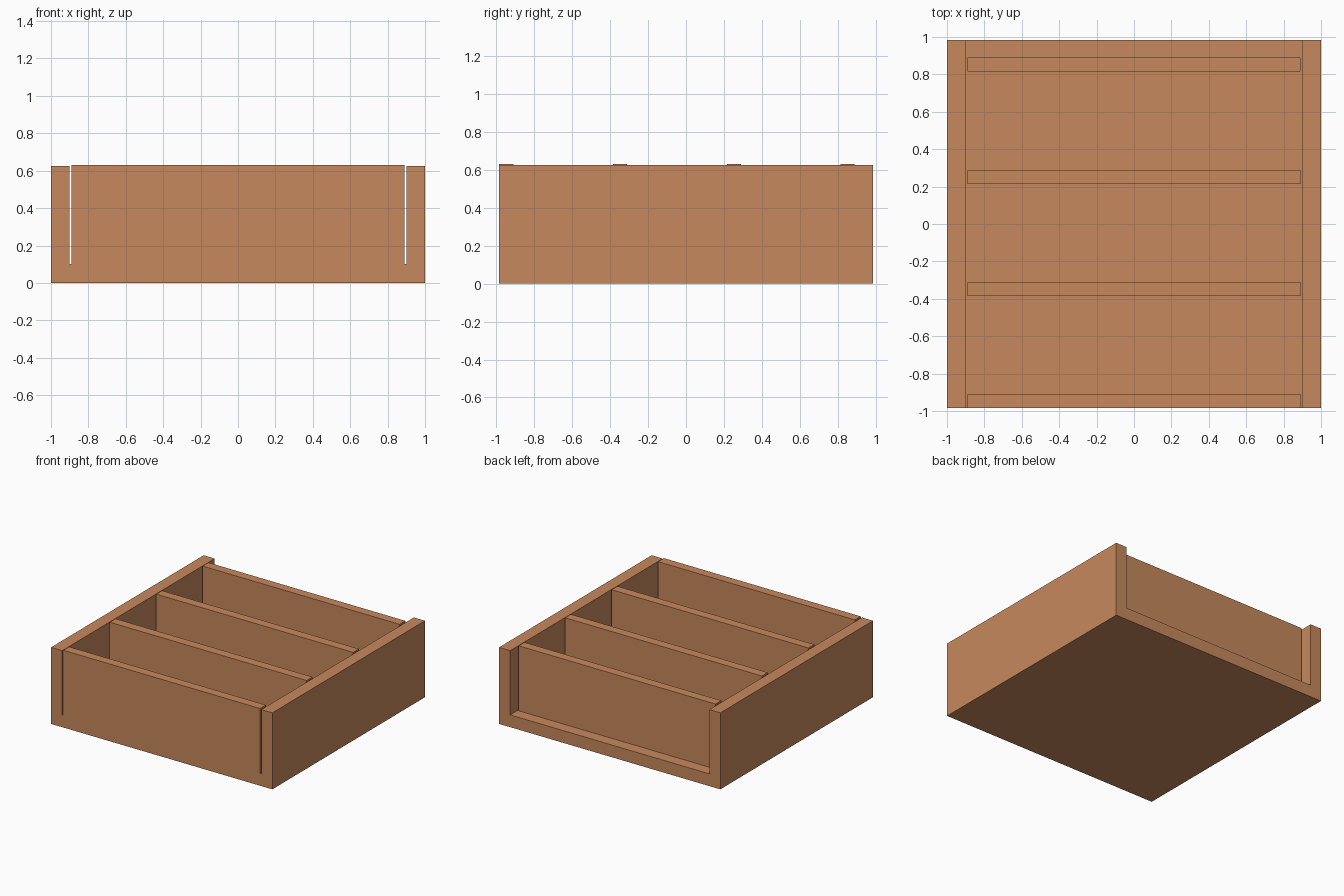
import bpy, bmesh
from mathutils import Vector

if "Cube" in bpy.data.objects:
    bpy.data.objects.remove(bpy.data.objects["Cube"])

wood = bpy.data.materials.new("wood")
wood.diffuse_color = (0.57, 0.25, 0.11, 1)
wood.use_nodes = True
wood.node_tree.nodes["Principled BSDF"].inputs["Base Color"].default_value = wood.diffuse_color


def extrude_profile(name, profile, y0, y1):
    """Extrude a closed x/z outline from y0 to y1."""
    bm = bmesh.new()
    face = bm.faces.new([bm.verts.new((x, y0, z)) for x, z in profile])
    out = bmesh.ops.extrude_face_region(bm, geom=[face], use_keep_orig=True)
    moved = [v for v in out["geom"] if isinstance(v, bmesh.types.BMVert)]
    bmesh.ops.translate(bm, verts=moved, vec=Vector((0, y1 - y0, 0)))
    bmesh.ops.recalc_face_normals(bm, faces=bm.faces)
    mesh = bpy.data.meshes.new(name)
    bm.to_mesh(mesh)
    bm.free()
    mesh.materials.append(wood)
    obj = bpy.data.objects.new(name, mesh)
    bpy.context.collection.objects.link(obj)
    return obj


HALF_DEPTH = 0.985
FLOOR = 0.1
WALL_TOP = 0.625

# Tray: floor and two side walls as one U-shaped section
half = [(1, 0), (1, WALL_TOP), (0.9, WALL_TOP), (0.9, FLOOR)]
tray = half + [(-x, z) for x, z in reversed(half)]
extrude_profile("tray", tray, -HALF_DEPTH, HALF_DEPTH)

# Front panel and dividers: evenly spaced, slightly narrower than the opening
panel = [(-0.89, FLOOR), (0.89, FLOOR), (0.89, 0.631), (-0.89, 0.631)]
for i in range(4):
    y = -HALF_DEPTH + i * 0.6
    name = "front_panel" if i == 0 else f"divider_{i}"
    extrude_profile(name, panel, y, y + 0.075)
